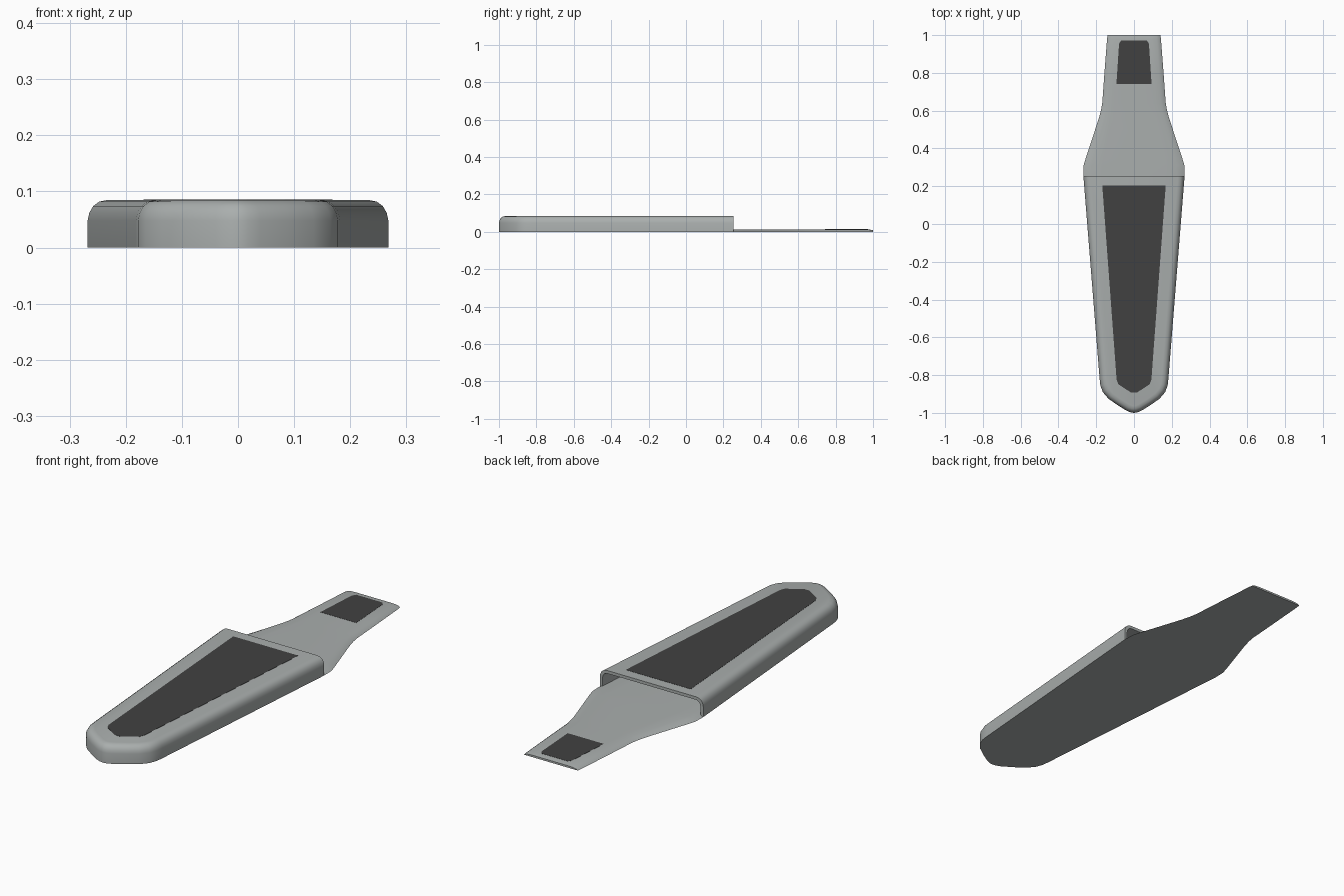
import bpy, bmesh, math
from mathutils import Vector

if "Cube" in bpy.data.objects:
    bpy.data.objects.remove(bpy.data.objects["Cube"])


def material(name, rgb):
    m = bpy.data.materials.new(name)
    m.diffuse_color = (*rgb, 1)
    m.use_nodes = True
    m.node_tree.nodes["Principled BSDF"].inputs["Base Color"].default_value = m.diffuse_color
    return m


GREY = material("light grey", (0.40, 0.425, 0.42))
DARK = material("dark grey", (0.053, 0.053, 0.053))


def finish(bm, name, mat, smooth=True, fix=True):
    if fix:
        bmesh.ops.recalc_face_normals(bm, faces=bm.faces)
    me = bpy.data.meshes.new(name)
    bm.to_mesh(me)
    bm.free()
    me.materials.append(mat)
    ob = bpy.data.objects.new(name, me)
    bpy.context.collection.objects.link(ob)
    if smooth:
        bpy.ops.object.select_all(action='DESELECT')
        ob.select_set(True)
        bpy.context.view_layer.objects.active = ob
        bpy.ops.object.shade_smooth_by_angle(angle=math.radians(35))
    return ob


# right half of the cover outline, from the open end to the nose
SIDE = [(0.268, 0.255), (0.182, -0.82), (0.178, -0.855), (0.165, -0.89),
        (0.135, -0.925), (0.09, -0.957), (0.04, -0.988), (0.018, -0.997)]
PATH = [Vector(p) for p in SIDE] + [Vector((0, -1))] + [Vector((-x, y)) for x, y in SIDE[::-1]]
END_Y = 0.255


def inset(d):
    """Move the open outline inward by d, keeping its ends on the open end."""
    out = []
    n = len(PATH)
    for i, p in enumerate(PATH):
        a = (PATH[min(i + 1, n - 1)] - PATH[min(i, n - 2)]).normalized()
        b = (PATH[max(i, 1)] - PATH[max(i - 1, 0)]).normalized()
        na, nb = Vector((a.y, -a.x)), Vector((b.y, -b.x))
        m = (na + nb).normalized()
        q = p + m * (d / max(m.dot(na), 0.5))
        if i in (0, n - 1):
            q.y = END_Y
        out.append(q)
    return out


def shell(bm, profile):
    rings = [[bm.verts.new((p.x, p.y, z)) for p in inset(d)] for d, z in profile]
    for r, s in zip(rings, rings[1:]):
        for i in range(len(r) - 1):
            bm.faces.new((r[i], r[i + 1], s[i + 1], s[i]))
    bm.faces.new(rings[-1])
    return rings


# hollow cover with rounded edges, open at the back
bm = bmesh.new()
OUTER = [(0, 0), (0, 0.048), (0.003, 0.062), (0.010, 0.074), (0.021, 0.082), (0.036, 0.085)]
INNER = [(0.014, 0), (0.014, 0.044), (0.017, 0.056), (0.022, 0.064), (0.029, 0.069), (0.040, 0.071)]
o, i = shell(bm, OUTER), shell(bm, INNER)
for k in range(len(OUTER) - 1):          # rim of the opening
    for e in (0, -1):
        bm.faces.new((o[k][e], o[k + 1][e], i[k + 1][e], i[k][e]))
bm.faces.new((o[-1][0], o[-1][-1], i[-1][-1], i[-1][0]))
for k in range(len(PATH) - 1):           # bottom edge of the wall
    bm.faces.new((o[0][k], o[0][k + 1], i[0][k + 1], i[0][k]))
finish(bm, "cover", GREY)

# thin crowned base plate: (half width, y, crown height)
T = 0.0135
ROWS = [(0.140, 1.0, 0.009), (0.143, 0.975, T), (0.158, 0.78, T), (0.168, 0.64, T),
        (0.174, 0.605, T), (0.186, 0.56, T), (0.255, 0.35, T), (0.267, 0.31, T)]
ROWS += [(x, y, T) for x, y in SIDE]
ACROSS = [(-1, 0), (-0.94, 0.5), (-0.84, 0.85), (-0.64, 1), (0.64, 1), (0.84, 0.85), (0.94, 0.5), (1, 0)]
bm = bmesh.new()
rows = [[bm.verts.new((w * f, y, h * c)) for f, c in ACROSS] for w, y, h in ROWS]
for r, s in zip(rows, rows[1:]):
    for k in range(len(r) - 1):
        bm.faces.new((r[k], s[k], s[k + 1], r[k + 1]))
    bm.faces.new((r[0], r[-1], s[-1], s[0]))     # underside
for r in (rows[0], rows[-1]):
    bm.faces.new(r)
finish(bm, "base_plate", GREY)


def panel(name, half, z0, z1):
    """Thin mirrored plate."""
    bm = bmesh.new()
    pts = half + [(-x, y) for x, y in half[::-1]]
    f = bm.faces.new([bm.verts.new((x, y, z0)) for x, y in pts])
    g = bmesh.ops.extrude_face_region(bm, geom=[f])["geom"]
    for v in g:
        if isinstance(v, bmesh.types.BMVert):
            v.co.z = z1
    finish(bm, name, DARK, smooth=False)


# dark inlays on the cover and on the tail
panel("cover_inlay", [(0.168, 0.205), (0.092, -0.825), (0.083, -0.848), (0.015, -0.893)], 0.0845, 0.0858)
panel("tail_inlay", [(0.068, 0.972), (0.079, 0.955), (0.093, 0.742)], 0.0125, 0.0142)
